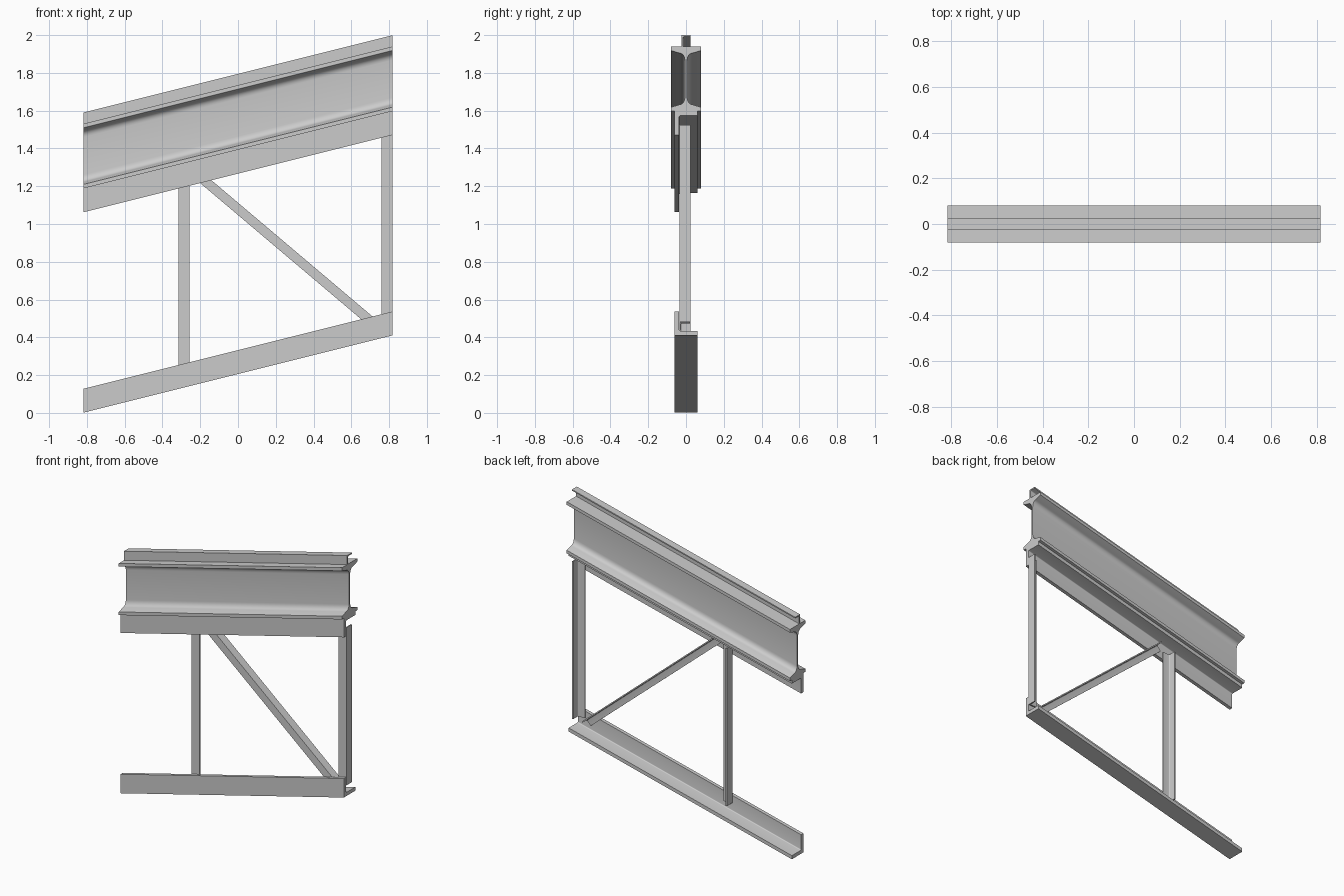
import bpy, bmesh, math
from mathutils import Vector

if "Cube" in bpy.data.objects:
    bpy.data.objects.remove(bpy.data.objects["Cube"])

HALF = 0.8175      # half length along x
SLOPE = 0.25       # rise of the sloped members


def sweep(name, profile, start, end, u, v):
    """Extrude a 2D profile (axes u, v) from start to end and cap both ends."""
    start, end, u, v = (Vector(a) for a in (start, end, u, v))
    bm = bmesh.new()
    rings = [[bm.verts.new(o + u * a + v * b) for a, b in profile] for o in (start, end)]
    n = len(profile)
    for i in range(n):
        j = (i + 1) % n
        bm.faces.new((rings[0][i], rings[0][j], rings[1][j], rings[1][i]))
    bm.faces.new(rings[0])
    bm.faces.new(rings[1])
    bmesh.ops.recalc_face_normals(bm, faces=bm.faces)
    me = bpy.data.meshes.new(name)
    bm.to_mesh(me)
    bm.free()
    ob = bpy.data.objects.new(name, me)
    bpy.context.collection.objects.link(ob)
    bpy.ops.object.select_all(action='DESELECT')
    ob.select_set(True)
    bpy.context.view_layer.objects.active = ob
    bpy.ops.object.shade_smooth_by_angle(angle=math.radians(30))
    return ob


def sloped(name, profile, z):
    """Member running the full length on the slope, with vertical cut ends."""
    d = HALF * SLOPE
    return sweep(name, profile, (-HALF, 0, z - d), (HALF, 0, z + d), (0, 1, 0), (0, 0, 1))


def angle(w, h, t, r=0.006):
    """L profile with its heel at the origin and a rounded inner corner."""
    arc = [(t + r - r * math.sin(a), t + r - r * math.cos(a))
           for a in (math.pi / 2 * i / 4 for i in range(5))]
    return [(0, 0), (w, 0), (w, t)] + arc + [(t, h), (0, h)]


def shift(profile, du, sv=1):
    return [(a + du, b * sv) for a, b in profile]


# Bottom and top chord angles
sloped("bottom_chord", shift(angle(0.12, 0.126, 0.024), -0.06), 0.206)
sloped("top_chord", shift(angle(0.12, 0.126, 0.024), -0.06, -1), 1.393)

# I-beam with tapered flanges and filleted web
H, B, W, R = 0.171, 0.08, 0.006, 0.03
quarter = [(B, H), (B, H - 0.021)]
for i in range(7):
    a = math.pi / 2 * i / 6
    quarter.append((W + R - R * math.sin(a), H - 0.034 - 0.038 + 0.038 * math.cos(a)))
right = quarter + [(a, -b) for a, b in reversed(quarter)]
sloped("main_beam", right + [(-a, b) for a, b in reversed(right)], 1.393 + H)

# Small cap angle along the beam top
sloped("cap_angle", shift(angle(0.05, 0.06, 0.008), -0.025, -1), 1.795)

# Upright posts: front leg flat, second leg on the outer side
post = angle(0.058, 0.058, 0.008)
for name, x, side in (("end_post", HALF, -1), ("middle_post", -0.315, 1)):
    base = SLOPE * (x if side < 0 else x + 0.03)
    sweep(name, post, (x, -0.035, 0.276 + base), (x, -0.035, 1.32 + base),
          (side, 0, 0), (0, 1, 0))

# Diagonal brace
p, q = Vector((-0.175, -0.035, 1.228)), Vector((0.68, -0.035, 0.505))
d = (q - p).normalized()
up = Vector((-d.z, 0, d.x))
sweep("diagonal_brace", angle(0.05, 0.055, 0.008),
      p - d * 0.06 + up * 0.025, q + d * 0.07 + up * 0.025, -up, (0, 1, 0))
